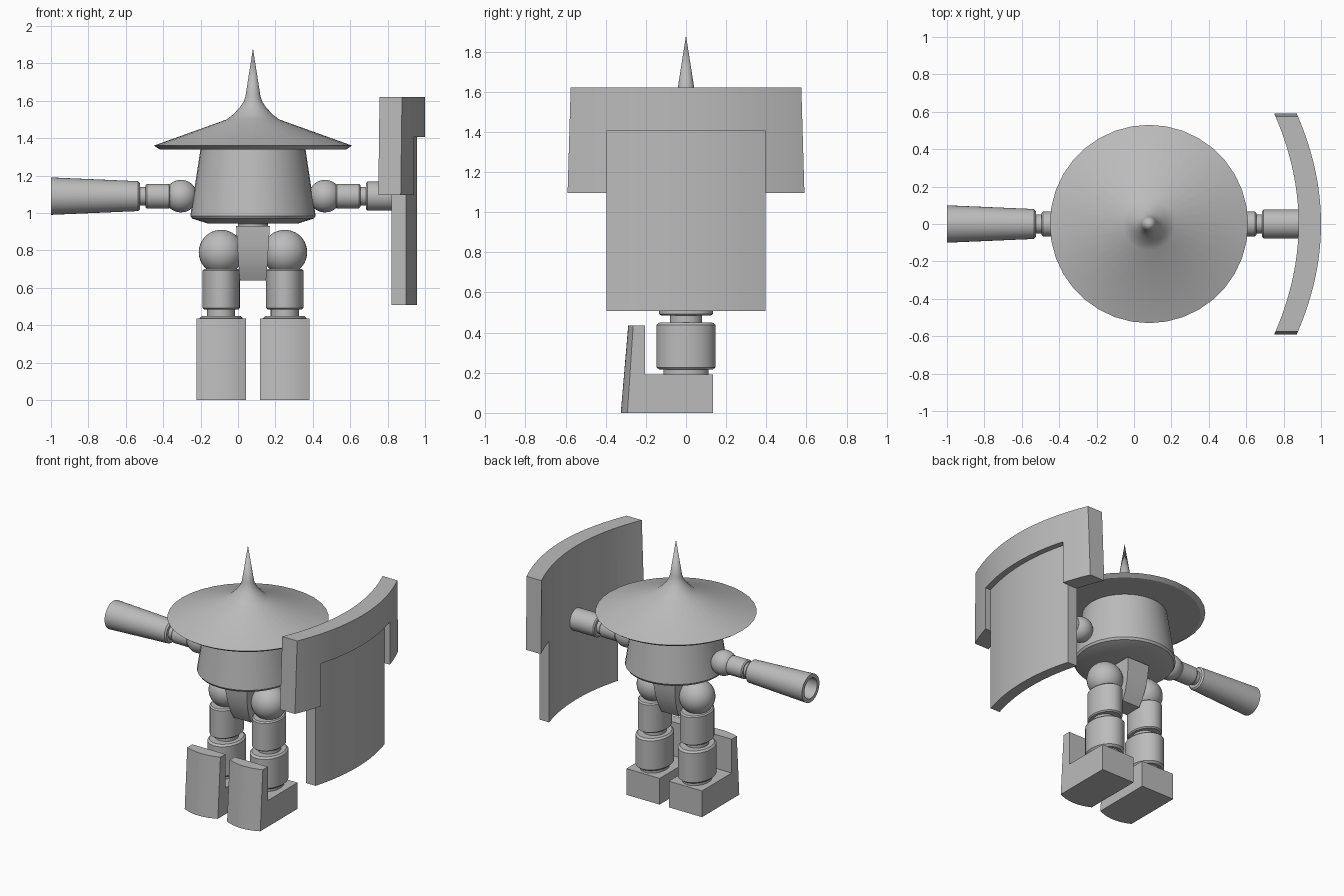
import bpy, bmesh, math
from mathutils import Vector

if "Cube" in bpy.data.objects:
    bpy.data.objects.remove(bpy.data.objects["Cube"])

CX = 0.08          # body axis (the shield pushes it off centre)
SEG = 36
grey = bpy.data.materials.new("plain grey")
grey.diffuse_color = (0.5, 0.5, 0.5, 1)
grey.use_nodes = True
grey.node_tree.nodes["Principled BSDF"].inputs["Base Color"].default_value = grey.diffuse_color


def finish(name, bm):
    bmesh.ops.recalc_face_normals(bm, faces=bm.faces[:])
    me = bpy.data.meshes.new(name)
    bm.to_mesh(me)
    bm.free()
    me.materials.append(grey)
    ob = bpy.data.objects.new(name, me)
    bpy.context.collection.objects.link(ob)
    return ob


def lathe(name, prof, x=CX, z=0, side=0, sy=1.0):
    """Turn (radius, distance) points round z, or round x when side is -1/+1."""
    bm = bmesh.new()
    rings = []
    for r, d in prof:
        ring = []
        for i in range(SEG if r > 0 else 1):
            a = 2 * math.pi * i / SEG
            u, v = r * math.cos(a), r * math.sin(a)
            co = (x + side * d, u, z + v) if side else (x + u, v * sy, z + d)
            ring.append(bm.verts.new(co))
        rings.append(ring)
    for a, b in zip(rings, rings[1:]):
        for i in range(SEG):
            j = (i + 1) % SEG
            if len(a) == 1:
                bm.faces.new((a[0], b[i], b[j]))
            elif len(b) == 1:
                bm.faces.new((a[i], b[0], a[j]))
            else:
                bm.faces.new((a[i], b[i], b[j], a[j]))
    return finish(name, bm)


def drum(name, r, d0, d1, bev=0.008, **kw):
    return lathe(name, [(0, d0), (r - bev, d0), (r, d0 + bev),
                        (r, d1 - bev), (r - bev, d1), (0, d1)], **kw)


def ball(name, r, x, z):
    bm = bmesh.new()
    bmesh.ops.create_uvsphere(bm, u_segments=32, v_segments=18, radius=r)
    bmesh.ops.translate(bm, vec=(x, 0, z), verts=bm.verts[:])
    return finish(name, bm)


def loft(name, sections):
    """Skin equal closed sections and cap both ends."""
    bm = bmesh.new()
    rings = [[bm.verts.new(p) for p in s] for s in sections]
    n = len(rings[0])
    for a, b in zip(rings, rings[1:]):
        for i in range(n):
            j = (i + 1) % n
            bm.faces.new((a[i], a[j], b[j], b[i]))
    bm.faces.new(rings[0])
    bm.faces.new(rings[-1])
    return finish(name, bm)


def curved_plate(name, ys, zs, keep, thick):
    """Grid sheet bent in plan, thickened outward along x."""
    bm = bmesh.new()
    grid = {}

    def vert(i, j):
        if (i, j) not in grid:
            y, z = ys[i], zs[j]
            if abs(y) > 0.58:                      # sloping outer ends
                y *= 1 - (z - 1.095) * 0.05
            grid[i, j] = bm.verts.new((0.88 - 0.13 * (y / 0.59) ** 2, y, z))
        return grid[i, j]

    for i in range(len(ys) - 1):
        for j in range(len(zs) - 1):
            if keep((ys[i] + ys[i + 1]) / 2, j):
                bm.faces.new((vert(i, j), vert(i + 1, j),
                              vert(i + 1, j + 1), vert(i, j + 1)))
    ext = bmesh.ops.extrude_face_region(bm, geom=bm.faces[:], use_keep_orig=True)
    moved = [g for g in ext["geom"] if isinstance(g, bmesh.types.BMVert)]
    bmesh.ops.translate(bm, vec=(thick, 0, 0), verts=moved)
    return finish(name, bm)


# Hat with spike, and tapered body
lathe("hat", [(0, 1.34), (0.50, 1.34), (0.53, 1.36), (0.14, 1.50), (0.105, 1.527),
              (0.07, 1.565), (0.05, 1.595), (0.04, 1.625), (0, 1.88)])
lathe("body", [(0, 0.945), (0.245, 0.945), (0.325, 0.97), (0.335, 0.985),
               (0.28, 1.345), (0, 1.345)])

# Pelvis wedge hanging under the body
drum("waist_disc", 0.08, 0.92, 0.95)
loft("pelvis", [[(CX + sx * hx, sy * hy, z) for sx, sy in
                 ((-1, -1), (1, -1), (1, 1), (-1, 1))]
                for z, hx, hy in ((0.93, 0.09, 0.14), (0.85, 0.085, 0.135),
                                  (0.77, 0.08, 0.12), (0.70, 0.075, 0.097),
                                  (0.64, 0.07, 0.065))])

# Legs
for s, side in ((-1, "left"), (1, "right")):
    x = CX + s * 0.17
    ball(side + "_hip", 0.12, x, 0.79)
    drum(side + "_thigh", 0.10, 0.485, 0.70, x=x, sy=1.34)
    drum(side + "_knee", 0.075, 0.44, 0.49, 0.002, x=x, sy=1.07)
    drum(side + "_shin", 0.115, 0.215, 0.45, 0.012, x=x, sy=1.28)
    drum(side + "_ankle", 0.09, 0.18, 0.22, 0.002, x=x, sy=1.25)
    # Boot: L-shaped side section with a bowed, leaning toe guard
    cols = []
    for i in range(13):
        t = -1 + i / 6
        bow = t * t
        cols.append([(x + 0.133 * t, y, z) for y, z in (
            (-0.325 + 0.033 * bow, 0), (-0.288 + 0.025 * bow, 0.435),
            (-0.205, 0.435), (-0.205, 0.19), (0.135, 0.19), (0.135, 0))])
    loft(side + "_boot", cols)

# Arms, both reaching straight out
for s, side in ((-1, "left"), (1, "right")):
    kw = dict(z=1.09, side=s)
    ball(side + "_shoulder", 0.087, CX + s * 0.385, 1.09)
    drum(side + "_upper_arm", 0.066, 0.44, 0.575, **kw)
    drum(side + "_elbow", 0.05, 0.56, 0.63, 0.002, **kw)
lathe("left_barrel", [(0, 0.605), (0.07, 0.605), (0.08, 0.615), (0.10, 1.08),
                      (0.073, 1.08), (0.066, 0.88), (0, 0.88)], z=1.09, side=-1)
drum("right_forearm", 0.078, 0.605, 0.82, z=1.09, side=1)

# Shield: thick T-shaped head over a thinner lower panel
mid = [-0.395 + 0.79 * i / 14 for i in range(15)]
wing = [0.395 + 0.195 * i / 4 for i in range(1, 5)]
curved_plate("shield_head", [-w for w in reversed(wing)] + mid + wing,
             [1.095, 1.405, 1.62], lambda y, j: j == 1 or abs(y) > 0.395, 0.12)
curved_plate("shield_panel", mid, [0.507, 1.405], lambda y, j: True, 0.077)

# Smooth shading with sharp edges kept
for ob in bpy.context.scene.objects:
    ob.select_set(True)
    bpy.context.view_layer.objects.active = ob
bpy.ops.object.shade_smooth_by_angle(angle=math.radians(20))
